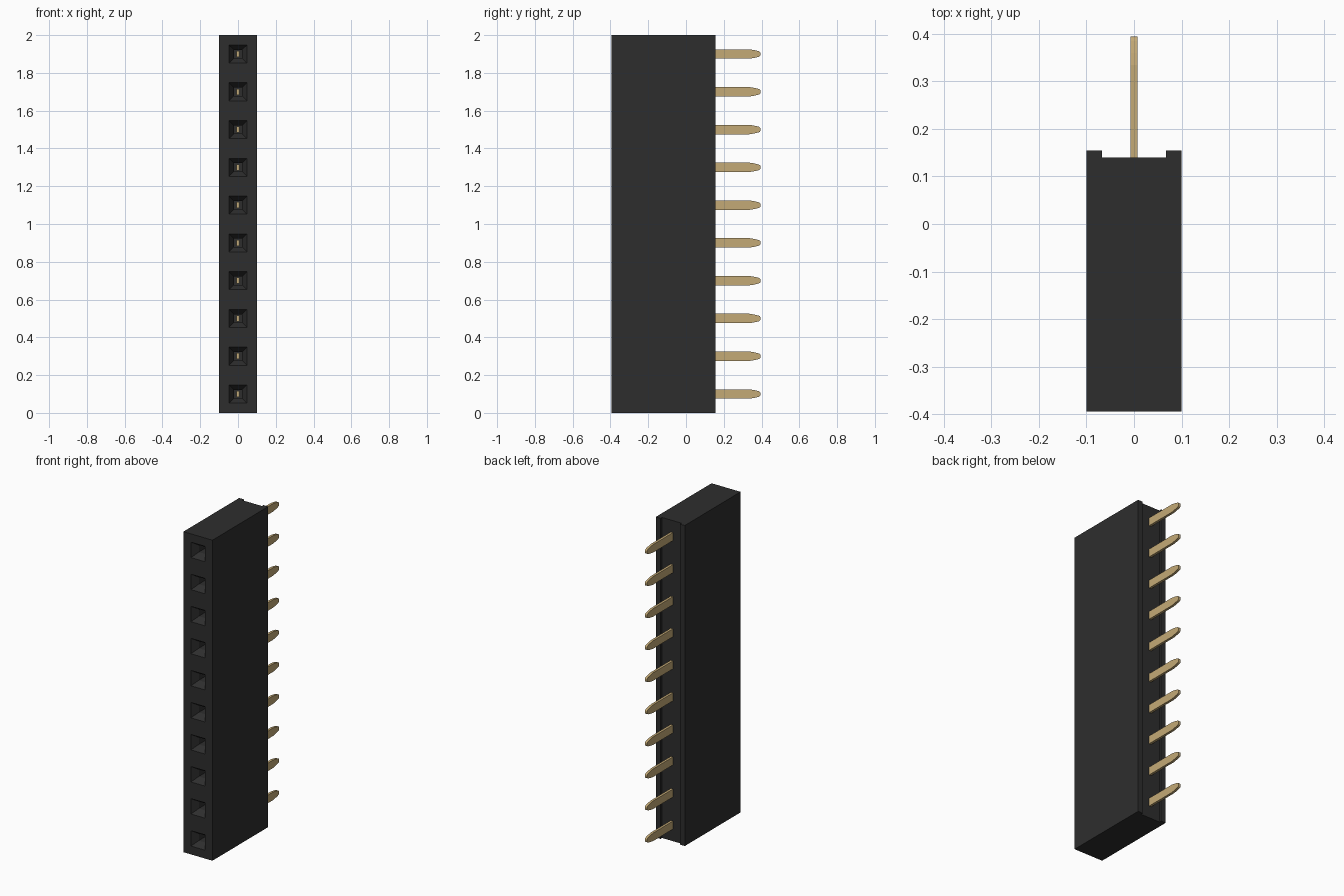
import bpy
import bmesh

if "Cube" in bpy.data.objects:
    bpy.data.objects.remove(bpy.data.objects["Cube"], do_unlink=True)

COUNT, PITCH = 10, 0.2
FRONT, BACK, FLOOR = -0.395, 0.155, 0.14
HEIGHTS = [PITCH * (i + 0.5) for i in range(COUNT)]


def material(name, color):
    mat = bpy.data.materials.new(name)
    mat.use_nodes = True
    mat.diffuse_color = color
    bsdf = next(n for n in mat.node_tree.nodes if n.type == "BSDF_PRINCIPLED")
    bsdf.inputs["Base Color"].default_value = color
    return mat


def prism(bm, outline, offset):
    """Extrude a closed outline of 3D points along an offset."""
    face = bm.faces.new([bm.verts.new(p) for p in outline])
    top = bmesh.ops.extrude_face_region(bm, geom=[face])
    verts = [v for v in top["geom"] if isinstance(v, bmesh.types.BMVert)]
    bmesh.ops.translate(bm, vec=offset, verts=verts)


def loft(bm, z, sections):
    """Join square rings (y, half size) into a closed solid."""
    rings = [[bm.verts.new((sx * r, y, z + sz * r))
              for sx, sz in ((-1, -1), (1, -1), (1, 1), (-1, 1))]
             for y, r in sections]
    for a, b in zip(rings, rings[1:]):
        for i in range(4):
            j = (i + 1) % 4
            bm.faces.new((a[i], a[j], b[j], b[i]))
    bm.faces.new(rings[0])
    bm.faces.new(rings[-1])


def finish(bm, name, mat):
    bmesh.ops.recalc_face_normals(bm, faces=bm.faces[:])
    mesh = bpy.data.meshes.new(name)
    bm.to_mesh(mesh)
    bm.free()
    mesh.materials.append(mat)
    obj = bpy.data.objects.new(name, mesh)
    bpy.context.collection.objects.link(obj)
    return obj


black = material("black plastic", (0.027, 0.027, 0.027, 1))
gold = material("gold metal", (0.55, 0.40, 0.18, 1))

# Housing with a shallow channel along the back
half = [(0.1, FRONT), (0.1, BACK), (0.067, BACK), (0.067, FLOOR)]
profile = half + [(-x, y) for x, y in reversed(half)]
bm = bmesh.new()
prism(bm, [(x, y, 0) for x, y in profile], (0, 0, PITCH * COUNT))
housing = finish(bm, "housing", black)

# Funnel-mouthed sockets cut into the front
bm = bmesh.new()
for z in HEIGHTS:
    loft(bm, z, [(FRONT - 0.02, 0.048), (FRONT, 0.048),
                 (FRONT + 0.04, 0.022), (0.0, 0.022)])
cutter = finish(bm, "socket_cutter", black)
cutter.hide_render = True
cut = housing.modifiers.new("sockets", "BOOLEAN")
cut.operation = "DIFFERENCE"
cut.solver = "EXACT"
cut.object = cutter
bpy.context.view_layer.update()
graph = bpy.context.evaluated_depsgraph_get()
cut_mesh = bpy.data.meshes.new_from_object(housing.evaluated_get(graph))
housing.modifiers.clear()
housing.data = cut_mesh
bpy.data.objects.remove(cutter, do_unlink=True)

# Flat pins with tapered, rounded tips
side = [(-0.1, 0.016), (0.02, 0.016), (0.02, 0.025), (0.335, 0.025),
        (0.36, 0.021), (0.385, 0.015), (0.392, 0.011), (0.395, 0.005)]
outline = side + [(y, -h) for y, h in reversed(side)]
for i, z in enumerate(HEIGHTS):
    bm = bmesh.new()
    prism(bm, [(-0.0075, y, z + h) for y, h in outline], (0.015, 0, 0))
    finish(bm, f"pin_{i + 1}", gold)
